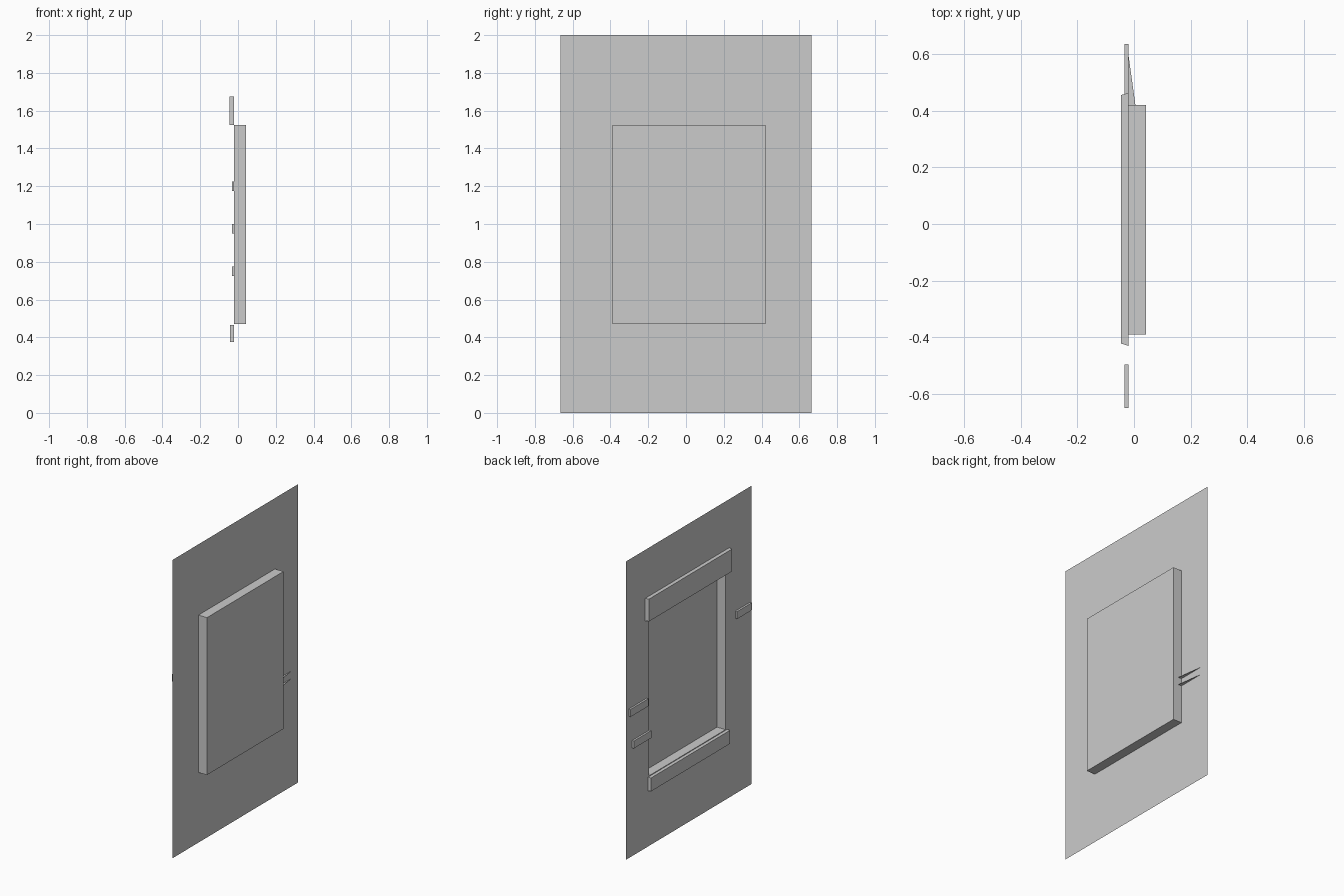
import bpy
import bmesh

cube = bpy.data.objects.get("Cube")
if cube:
    bpy.data.objects.remove(cube, do_unlink=True)

plaster = bpy.data.materials.new("plain_grey")
plaster.use_nodes = True
GREY = (0.6, 0.6, 0.6, 1.0)
plaster.diffuse_color = GREY
plaster.node_tree.nodes["Principled BSDF"].inputs["Base Color"].default_value = GREY

WALL_X = -0.02                          # outer wall skin; outdoors is -x
RECESS_X = 0.043                        # back of the window recess
WALL = (-0.665, 0.665, 0.0, 2.0)        # y min, y max, z min, z max
WINDOW = (-0.39, 0.42, 0.47, 1.525)


def ring(bm, x, rect):
    """Four corners of a rectangle in the plane at x."""
    y0, y1, z0, z1 = rect
    return [bm.verts.new((x, y, z)) for y, z in ((y0, z0), (y0, z1), (y1, z1), (y1, z0))]


def bridge(bm, a, b):
    """Four quads joining two rectangles."""
    for i in range(4):
        j = (i + 1) % 4
        bm.faces.new((a[i], a[j], b[j], b[i]))


def finish(bm, name):
    mesh = bpy.data.meshes.new(name)
    bm.to_mesh(mesh)
    bm.free()
    mesh.materials.append(plaster)
    obj = bpy.data.objects.new(name, mesh)
    bpy.context.collection.objects.link(obj)
    return obj


def raised_block(name, rect, front_x, taper=0.0):
    """Open-backed block standing proud of the wall, ends optionally tapered."""
    y0, y1, z0, z1 = rect
    bm = bmesh.new()
    back = ring(bm, WALL_X, rect)
    front = ring(bm, front_x, (y0 + taper, y1 - taper, z0, z1))
    bridge(bm, back, front)
    bm.faces.new(front)
    bmesh.ops.recalc_face_normals(bm, faces=bm.faces)
    return finish(bm, name)


# Wall skin with the window opening folded into a recess
bm = bmesh.new()
outer, opening, pane = ring(bm, WALL_X, WALL), ring(bm, WALL_X, WINDOW), ring(bm, RECESS_X, WINDOW)
bridge(bm, outer, opening)
bridge(bm, opening, pane)
bm.faces.new(pane)
bmesh.ops.recalc_face_normals(bm, faces=bm.faces)
bm.faces.ensure_lookup_table()
if bm.faces[0].normal.x > 0:
    bmesh.ops.reverse_faces(bm, faces=bm.faces)
finish(bm, "wall_with_window_recess")

# Lintel and sill
raised_block("window_lintel", (-0.43, 0.463, 1.525, 1.675), -0.045, taper=0.008)
raised_block("window_sill", (-0.41, 0.433, 0.375, 0.465), -0.042, taper=0.003)

# Exposed bricks
BRICK_X = -0.033
raised_block("upper_brick", (-0.65, -0.495, 1.175, 1.225), BRICK_X)
raised_block("middle_brick", (0.445, 0.635, 0.95, 1.0), BRICK_X)
raised_block("lower_brick", (0.415, 0.6, 0.725, 0.775), BRICK_X)

# Thin wedge flaps behind the lower brick
bm = bmesh.new()
for z in (0.725, 0.775):
    bm.faces.new([bm.verts.new((x, y, z)) for x, y in ((WALL_X, 0.6), (WALL_X, 0.42), (0.005, 0.42))])
finish(bm, "lower_brick_flaps")
